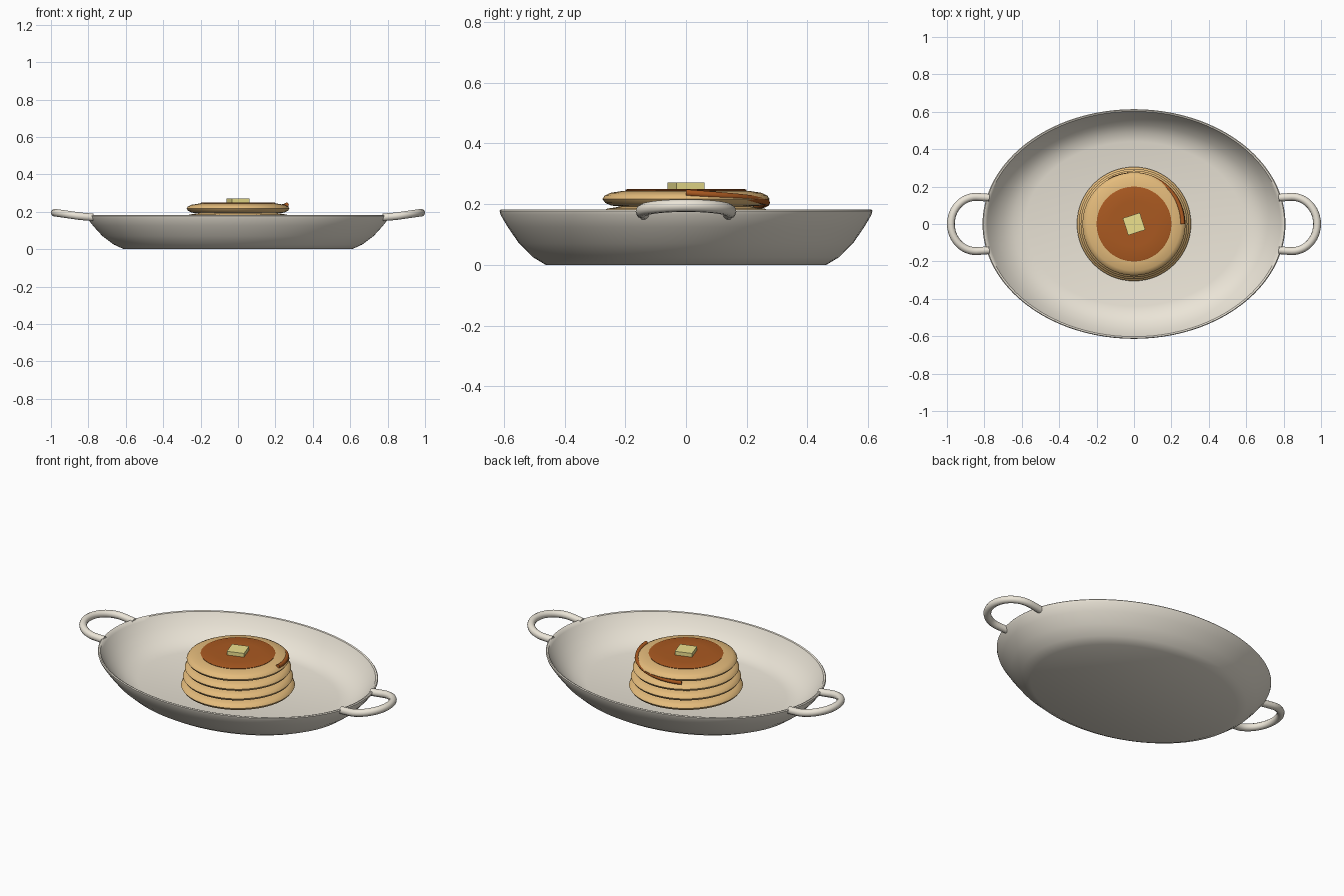
import bpy, bmesh
from math import sin, cos, pi, radians

if "Cube" in bpy.data.objects:
    bpy.data.objects.remove(bpy.data.objects["Cube"])


def material(name, rgb):
    m = bpy.data.materials.new(name)
    m.diffuse_color = (*rgb, 1)
    m.use_nodes = True
    m.node_tree.nodes["Principled BSDF"].inputs["Base Color"].default_value = m.diffuse_color
    return m


CERAMIC = material("ceramic", (0.83, 0.78, 0.68))
BATTER = material("golden_batter", (0.78, 0.50, 0.20))
SYRUP = material("syrup_brown", (0.40, 0.10, 0.015))
BUTTER = material("butter_yellow", (0.85, 0.75, 0.27))


def finish(name, bm, mat, angle=40):
    bmesh.ops.recalc_face_normals(bm, faces=bm.faces)
    mesh = bpy.data.meshes.new(name)
    bm.to_mesh(mesh)
    bm.free()
    ob = bpy.data.objects.new(name, mesh)
    bpy.context.collection.objects.link(ob)
    mesh.materials.append(mat)
    bpy.ops.object.select_all(action='DESELECT')
    ob.select_set(True)
    bpy.context.view_layer.objects.active = ob
    bpy.ops.object.shade_smooth_by_angle(angle=radians(angle))
    return ob


def bridge(bm, a, b):
    n = len(a)
    for i in range(n):
        bm.faces.new((a[i], a[(i + 1) % n], b[(i + 1) % n], b[i]))


def lathe(name, profile, mat, y_scale=1.0, z=0.0, n=64):
    """Spin (radius, height) points into a closed solid with capped ends."""
    bm = bmesh.new()
    rings = [[bm.verts.new((r * cos(2 * pi * i / n), y_scale * r * sin(2 * pi * i / n), z + h))
              for i in range(n)] for r, h in profile]
    for a, b in zip(rings, rings[1:]):
        bridge(bm, a, b)
    bm.faces.new(rings[0])
    bm.faces.new(rings[-1])
    return finish(name, bm, mat)


def tube(name, points, radius, mat):
    """Round bar along a path."""
    cu = bpy.data.curves.new(name, 'CURVE')
    cu.dimensions = '3D'
    cu.bevel_depth = radius
    cu.bevel_resolution = 3
    cu.use_fill_caps = True
    sp = cu.splines.new('POLY')
    sp.points.add(len(points) - 1)
    for p, co in zip(sp.points, points):
        p.co = (*co, 1)
    tmp = bpy.data.objects.new(name + "_path", cu)
    bpy.context.collection.objects.link(tmp)
    bm = bmesh.new()
    bm.from_mesh(tmp.to_mesh())
    bpy.data.objects.remove(tmp)
    bmesh.ops.remove_doubles(bm, verts=bm.verts, dist=1e-5)
    return finish(name, bm, mat)


# oval dish: outer wall, rim, inner wall and floor
lathe("dish", [(0.61, 0), (0.665, 0.025), (0.725, 0.07), (0.775, 0.125), (0.806, 0.165),
               (0.81, 0.178), (0.805, 0.183), (0.795, 0.18), (0.785, 0.165), (0.75, 0.12),
               (0.70, 0.075), (0.645, 0.045), (0.58, 0.032)],
      CERAMIC, y_scale=0.758, n=96)

# loop handles at both ends
for side, label in ((-1, "left"), (1, "right")):
    path = [(0.775, -0.14, 0.17), (0.81, -0.143, 0.173)]
    for i in range(25):
        a = -pi / 2 + pi * i / 24
        path.append((0.845 + 0.134 * cos(a), 0.145 * sin(a), 0.176 + 0.019 * cos(a)))
    path += [(0.81, 0.143, 0.173), (0.775, 0.14, 0.17)]
    tube(label + "_handle", [(side * x, y, z) for x, y, z in path], 0.021, CERAMIC)

# stack of four pancakes, each a little smaller
for k in range(4):
    R = 0.305 - 0.01 * k
    lathe(f"pancake_{k + 1}",
          [(R - 0.06, 0), (R - 0.03, 0.003), (R - 0.009, 0.012), (R, 0.025),
           (R - 0.007, 0.036), (R - 0.025, 0.045), (R - 0.07, 0.052)],
          BATTER, z=0.036 + 0.052 * k)

# syrup pool on top
lathe("syrup_pool", [(0.198, 0.243), (0.20, 0.247), (0.194, 0.249), (0.12, 0.25), (0.02, 0.25)], SYRUP)

# syrup run winding down the side of the top pancake
run = []
for i in range(31):
    t = i / 30
    a = radians(120) * t
    r = 0.26 + 0.006 * t
    run.append((r * cos(a), r * sin(a), 0.237 - 0.042 * t))
tube("syrup_run", run, 0.012, SYRUP)

# butter pat
bm = bmesh.new()
bmesh.ops.create_cube(bm, size=1)
pat = finish("butter_pat", bm, BUTTER, 30)
pat.scale = (0.096, 0.096, 0.026)
pat.location = (0, 0, 0.259)
pat.rotation_euler.z = radians(18)
